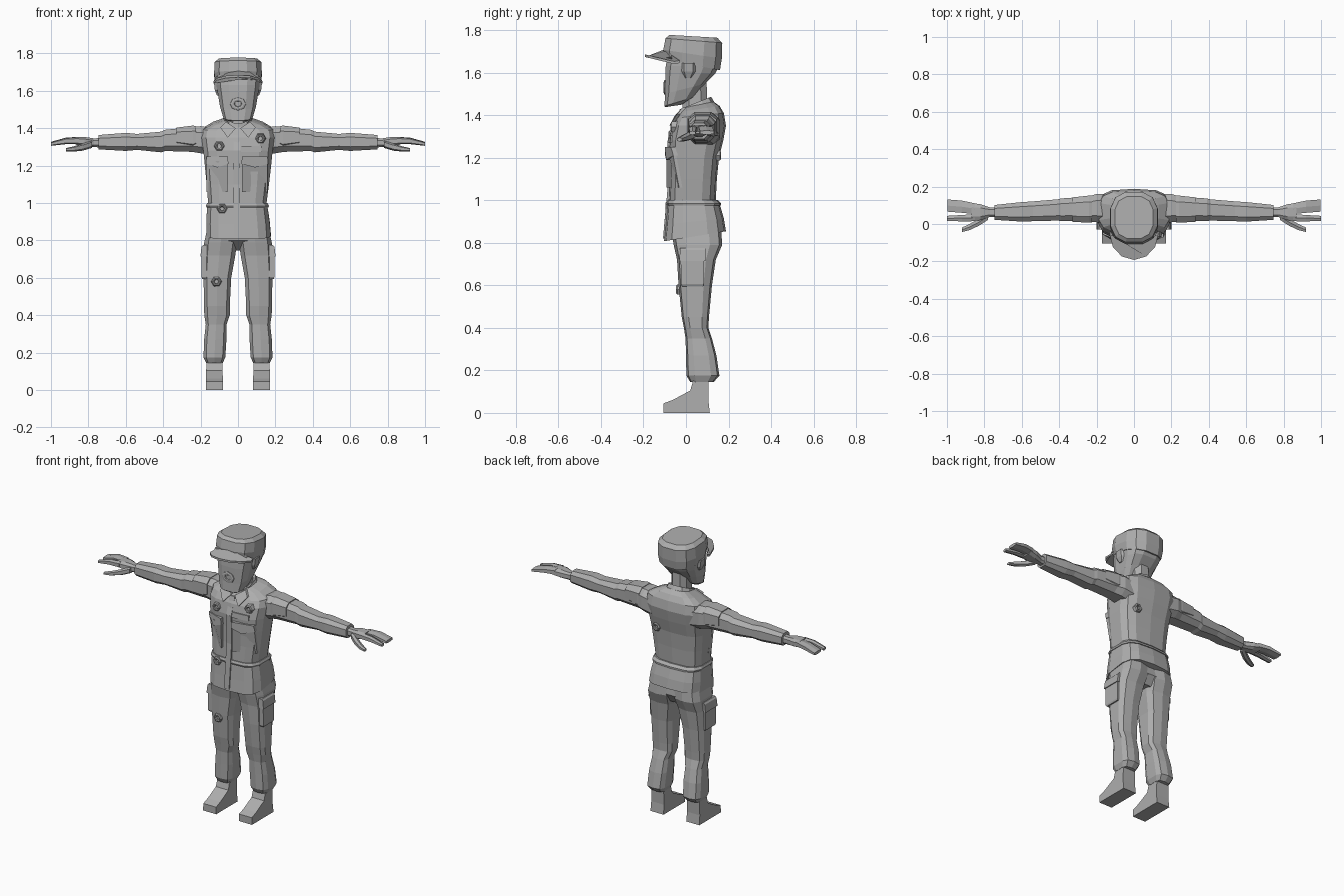
import bpy, bmesh, math
from mathutils import Vector
from mathutils.bvhtree import BVHTree

mat = bpy.data.materials.new("plain_grey")
mat.diffuse_color = (0.42, 0.42, 0.42, 1)
trees = {}


def finish(name, bm):
    bmesh.ops.remove_doubles(bm, verts=bm.verts, dist=1e-5)
    bmesh.ops.recalc_face_normals(bm, faces=bm.faces)
    trees[name] = BVHTree.FromBMesh(bm)
    me = bpy.data.meshes.new(name)
    bm.to_mesh(me)
    bm.free()
    me.materials.append(mat)
    ob = bpy.data.objects.new(name, me)
    bpy.context.collection.objects.link(ob)


def skin(name, rings):
    """Bridge equal-length closed rings and cap both ends."""
    bm = bmesh.new()
    rows = [[bm.verts.new(p) for p in r] for r in rings]
    n = len(rows[0])
    for a, b in zip(rows, rows[1:]):
        for i in range(n):
            bm.faces.new((a[i], a[(i + 1) % n], b[(i + 1) % n], b[i]))
    bm.faces.new(rows[0])
    bm.faces.new(rows[-1])
    finish(name, bm)


def loft(name, sections, axis="z", n=10, e=0.6, s=1):
    """Sections: (position, a0, a1, b0, b1[, slope along b]); s mirrors x."""
    rings = []
    for t, a0, a1, b0, b1, *sl in sections:
        ring = []
        for i in range(n):
            w = 2 * math.pi * (i + 0.5) / n
            c, d = math.cos(w), math.sin(w)
            a = (a0 + a1) / 2 + (a1 - a0) / 2 * math.copysign(abs(c) ** e, c)
            b = (b0 + b1) / 2 + (b1 - b0) / 2 * math.copysign(abs(d) ** e, d)
            u = t + (sl[0] * (b - 0.04) if sl else 0)
            ring.append((a * s, b, u) if axis == "z" else (u * s, a, b))
        rings.append(ring)
    skin(name, rings)


def project(target, p, d):
    hit = trees[target].ray_cast(Vector(p) - Vector(d), Vector(d))[0]
    return hit if hit else Vector(p)


def plate(name, target, pts, d, thick):
    """Flat patch whose corners follow the surface of the target."""
    d = Vector(d)
    hits = [project(target, p, d) for p in pts]
    skin(name, [[h + d * 0.015 for h in hits], [h - d * thick for h in hits]])


def ragged_ring(name, target, centre, d, r, rz=1.0, n=6, high=0.014):
    """Raised rim around a sunken middle."""
    d = Vector(d)
    h = project(target, centre, d)
    side = Vector((0, 0, 1)).cross(d)
    rings = []
    for k, off in ((1.15, 0.02), (1, -high * 0.6), (0.75, -high), (0.5, -high * 0.8), (0.42, 0.0)):
        rings.append([h + d * off + side * (r * k * math.cos(2 * math.pi * i / n))
                      + Vector((0, 0, r * k * rz * math.sin(2 * math.pi * i / n))) for i in range(n)])
    skin(name, rings)


FRONT, BACK = (0, 1, 0), (0, -1, 0)


def rect(x0, x1, z0, z1, notch=0.0):
    return [(x0, 0, z0), (x1, 0, z0), (x1, 0, z1), ((x0 + x1) / 2, 0, z1 + notch), (x0, 0, z1)]


# Jacket body with flared hem below the waist
loft("jacket", [
    (0.83, -0.172, 0.178, -0.103, 0.188, 0.16), (0.90, -0.172, 0.172, -0.095, 0.178, 0.1),
    (0.97, -0.168, 0.162, -0.088, 0.162), (1.00, -0.162, 0.155, -0.08, 0.14),
    (1.10, -0.17, 0.168, -0.076, 0.145), (1.20, -0.18, 0.18, -0.077, 0.155),
    (1.28, -0.188, 0.188, -0.08, 0.175), (1.35, -0.198, 0.198, -0.066, 0.188),
    (1.395, -0.19, 0.19, -0.045, 0.178, 0.1), (1.425, -0.135, 0.135, -0.025, 0.158, 0.15),
    (1.445, -0.075, 0.075, -0.015, 0.13, 0.2)], n=14)
# Waist seam
loft("waist_seam", [(0.975, -0.17, 0.165, -0.088, 0.165), (0.985, -0.174, 0.168, -0.092, 0.165),
                    (1.0, -0.168, 0.161, -0.086, 0.15)], n=14)

# Neck and shirt collar
loft("neck", [(1.38, -0.062, 0.062, -0.02, 0.12), (1.45, -0.056, 0.056, -0.02, 0.105),
              (1.56, -0.056, 0.056, -0.02, 0.10)], n=8, e=0.8)
loft("collar", [(1.41, -0.09, 0.09, -0.035, 0.145, 0.3), (1.455, -0.073, 0.073, -0.03, 0.118, 0.4),
                (1.44, -0.06, 0.06, -0.018, 0.108, 0.4)], n=10, e=0.8)

# Head with square jaw
loft("head", [
    (1.458, -0.06, 0.06, -0.097, -0.02, 0.15), (1.485, -0.08, 0.08, -0.103, 0.04, 0.3),
    (1.535, -0.098, 0.098, -0.10, 0.09, 0.25), (1.595, -0.112, 0.112, -0.10, 0.14),
    (1.63, -0.118, 0.118, -0.098, 0.158), (1.67, -0.12, 0.12, -0.09, 0.165)], n=12, e=0.65)
ragged_ring("open_mouth", "head", (0, 0, 1.53), FRONT, 0.042, 0.8, 8, 0.007)
plate("upper_teeth", "head", rect(-0.017, 0.017, 1.534, 1.542), FRONT, 0.004)

# Cap crown and curved brim
loft("cap_crown", [
    (1.635, -0.122, 0.122, -0.102, 0.163, -0.2), (1.685, -0.131, 0.131, -0.11, 0.172, -0.15),
    (1.75, -0.128, 0.128, -0.10, 0.174, -0.08), (1.77, -0.105, 0.105, -0.08, 0.15, -0.06)],
    n=12, e=0.75)
base, tip = [], []
for i in range(7):
    w = math.pi * i / 6
    c, q = math.cos(w), math.sin(w)
    base.append(Vector((0.127 * c, -0.03 - 0.075 * q, 1.645 + 0.05 * q)))
    tip.append(Vector((0.13 * c, -0.055 - 0.137 * q, 1.64 + 0.033 * q)))
brim = base + tip[::-1]
skin("cap_brim", [brim, [p + Vector((0, 0, 0.012)) for p in brim]])

# Trouser seat
loft("trouser_seat", [(0.745, -0.09, 0.09, 0.01, 0.125), (0.80, -0.175, 0.175, -0.055, 0.16),
                      (0.88, -0.16, 0.16, -0.07, 0.15)], n=12)

for s, side in ((-1, "right"), (1, "left")):
    # Trouser leg, loose at the knee and bunched above the boot
    loft(side + "_trouser_leg", [
        (0.145, 0.08, 0.172, 0.02, 0.13), (0.175, 0.066, 0.186, 0.002, 0.157),
        (0.27, 0.06, 0.183, 0.0, 0.143), (0.35, 0.06, 0.174, -0.002, 0.122),
        (0.40, 0.042, 0.182, -0.01, 0.105), (0.45, 0.042, 0.184, -0.02, 0.108),
        (0.60, 0.034, 0.186, -0.035, 0.122), (0.72, 0.012, 0.188, -0.042, 0.14),
        (0.79, 0.002, 0.183, -0.058, 0.17), (0.87, 0.002, 0.165, -0.07, 0.165)], n=10, s=s)
    # Cargo pocket and flap
    loft(side + "_cargo_pocket", [(0.595, 0.13, 0.194, -0.022, 0.085), (0.605, 0.13, 0.198, -0.028, 0.088),
                                  (0.72, 0.13, 0.198, -0.03, 0.09)], n=4, e=0.25, s=s)
    loft(side + "_cargo_flap", [(0.715, 0.13, 0.204, -0.036, 0.096), (0.765, 0.13, 0.198, -0.034, 0.096),
                                (0.775, 0.13, 0.19, -0.034, 0.096)], n=4, e=0.25, s=s)
    # Boot: side profile, wider at the sole
    prof = [(0.112, 0), (-0.105, 0), (-0.105, 0.045), (-0.06, 0.062), (0.02, 0.105),
            (0.042, 0.18), (0.107, 0.18), (0.105, 0.06)]
    skin(side + "_boot", [[(s * (0.126 + k * (0.046 - 0.02 * z)), y, z) for y, z in prof] for k in (-1, 1)])
    # Sleeve
    loft(side + "_sleeve", [
        (0.13, 0.0, 0.165, 1.25, 1.405), (0.20, 0.005, 0.165, 1.262, 1.415),
        (0.245, 0.01, 0.15, 1.27, 1.41), (0.39, 0.013, 0.14, 1.275, 1.395),
        (0.41, 0.015, 0.135, 1.268, 1.385), (0.54, 0.012, 0.124, 1.282, 1.372),
        (0.60, 0.01, 0.12, 1.276, 1.378), (0.745, 0.02, 0.104, 1.285, 1.366)], "x", 8, 0.7, s)
    loft(side + "_sleeve_patch", [(0.225, 0.004, 0.155, 1.29, 1.415), (0.24, 0.003, 0.156, 1.28, 1.418),
                                  (0.33, 0.008, 0.146, 1.30, 1.406)], "x", 8, 0.7, s)
    # Hand: palm, finger group, index finger and thumb
    loft(side + "_palm", [(0.72, 0.036, 0.09, 1.295, 1.35), (0.77, 0.036, 0.09, 1.298, 1.347),
                          (0.82, 0.018, 0.108, 1.302, 1.355), (0.87, 0.015, 0.115, 1.312, 1.354)],
         "x", 8, 0.7, s)
    loft(side + "_fingers", [(0.85, 0.05, 0.113, 1.318, 1.354), (0.92, 0.057, 0.128, 1.318, 1.35),
                             (0.998, 0.063, 0.134, 1.308, 1.328)], "x", 6, 0.6, s)
    loft(side + "_index_finger", [(0.85, 0.013, 0.055, 1.315, 1.352), (0.92, 0.012, 0.05, 1.315, 1.348),
                                  (1.0, 0.016, 0.045, 1.306, 1.325)], "x", 6, 0.7, s)
    loft(side + "_thumb", [(0.78, 0.02, 0.062, 1.295, 1.335), (0.83, -0.012, 0.03, 1.28, 1.318),
                           (0.88, -0.035, 0.002, 1.275, 1.303), (0.92, -0.044, -0.018, 1.276, 1.294)],
         "x", 6, 0.8, s)
    # Ear
    loft(side + "_ear", [(1.575, 0.095, 0.113, -0.005, 0.025), (1.605, 0.10, 0.125, -0.02, 0.045),
                         (1.645, 0.10, 0.13, -0.02, 0.045)], n=6, s=s)
    # Collar point lying on the chest
    plate(side + "_collar_point", "jacket",
          [(s * 0.012, 0, 1.40), (s * 0.055, 0, 1.35), (s * 0.095, 0, 1.405), (s * 0.065, 0, 1.435)],
          FRONT, 0.016)

# Chest pockets with pointed flaps
for name, x0, x1 in (("right", -0.168, -0.055), ("left", 0.022, 0.158)):
    plate(name + "_chest_pocket", "jacket", rect(x0, x1, 1.06, 1.225), FRONT, 0.016)
    plate(name + "_pocket_flap", "jacket", [(x, y, z) for x, y, z in
          [(x0 - .004, 0, 1.21), ((x0 + x1) / 2, 0, 1.19), (x1 + .004, 0, 1.21),
           (x1, 0, 1.25), (x0, 0, 1.25)]], FRONT, 0.022)

# Button placket and name strip
for i, (z0, z1) in enumerate(((0.82, 0.97), (0.97, 1.1), (1.1, 1.28), (1.28, 1.39))):
    plate("button_placket_%d" % i, "jacket", rect(-0.024, 0.012, z0, z1), FRONT, 0.007)
plate("name_strip", "jacket", rect(0.015, 0.125, 1.272, 1.305), FRONT, 0.008)

# Torn holes in the cloth
for i, (t, x, z, d) in enumerate((("jacket", -0.10, 1.305, FRONT), ("jacket", 0.12, 1.345, FRONT),
                                  ("jacket", -0.085, 0.97, FRONT), ("right_trouser_leg", -0.115, 0.58, FRONT),
                                  ("jacket", 0.10, 1.21, BACK))):
    ragged_ring("torn_hole_%d" % i, t, (x, 0, z), d, 0.027)
